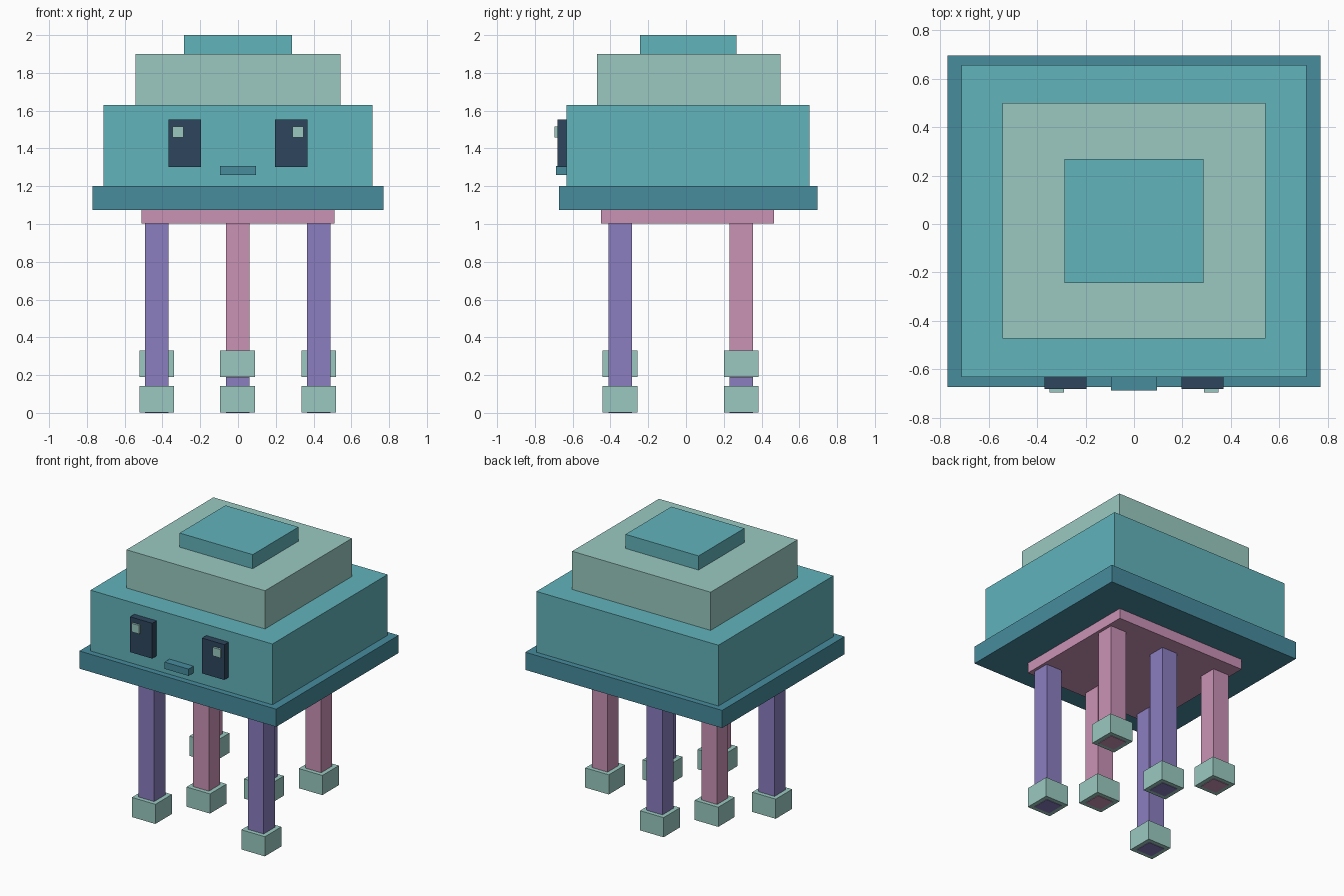
import bpy
import bmesh

if "Cube" in bpy.data.objects:
    bpy.data.objects.remove(bpy.data.objects["Cube"])


def linear(c):
    c /= 255
    return c / 12.92 if c <= 0.04045 else ((c + 0.055) / 1.055) ** 2.4


def colour(name, r, g, b):
    m = bpy.data.materials.new(name)
    m.diffuse_color = (linear(r), linear(g), linear(b), 1)
    m.use_nodes = True
    m.node_tree.nodes["Principled BSDF"].inputs["Base Color"].default_value = m.diffuse_color
    return m


teal = colour("teal", 97, 179, 187)
mint = colour("mint", 155, 201, 193)
deep_teal = colour("deep teal", 71, 140, 157)
pink = colour("pink", 202, 146, 181)
purple = colour("purple", 139, 126, 192)
navy = colour("navy", 46, 70, 93)


def box(name, x, y, z, mat):
    """Box from (min, max) pairs on each axis."""
    bm = bmesh.new()
    bmesh.ops.create_cube(bm, size=1)
    for v in bm.verts:
        v.co = [r[0] if c < 0 else r[1] for c, r in zip(v.co, (x, y, z))]
    me = bpy.data.meshes.new(name)
    bm.to_mesh(me)
    bm.free()
    me.materials.append(mat)
    ob = bpy.data.objects.new(name, me)
    bpy.context.collection.objects.link(ob)
    return ob


def around(c, half):
    return (c - half, c + half)


# Stacked tiers of the body, bottom to top
for name, hx, y, z, mat in (
    ("under_plate", 0.51, (-0.45, 0.466), (1.003, 1.075), pink),
    ("brim", 0.77, (-0.673, 0.696), (1.075, 1.2), deep_teal),
    ("head", 0.712, (-0.632, 0.655), (1.2, 1.63), teal),
    ("upper_tier", 0.542, (-0.472, 0.499), (1.63, 1.9), mint),
    ("cap", 0.286, (-0.244, 0.268), (1.9, 2.0), teal),
):
    box(name, (-hx, hx), y, z, mat)

# Face: eyes with highlights, and a mouth
for s, side in ((-1, "left"), (1, "right")):
    box("eye_" + side, around(s * 0.282, 0.087), (-0.68, -0.625), (1.302, 1.552), navy)
    box("eye_highlight_" + side, around(s * 0.318, 0.03), (-0.695, -0.67), (1.457, 1.517), mint)
box("mouth", (-0.094, 0.094), (-0.687, -0.625), (1.26, 1.308), deep_teal)

# Six legs: long purple and short pink ones alternate, leg ends show under the feet
for row, y in enumerate((-0.349, 0.293)):
    for col, x in enumerate((-0.43, -0.002, 0.427)):
        short = (row + col) % 2 == 1
        z = 0.188 if short else 0.0
        tag = f"_{row}_{col}"
        box("leg" + tag, around(x, 0.062), around(y, 0.062), (z, 1.004), pink if short else purple)
        box("foot" + tag, around(x, 0.092), around(y, 0.092), (z + 0.003, z + 0.142), mint)
